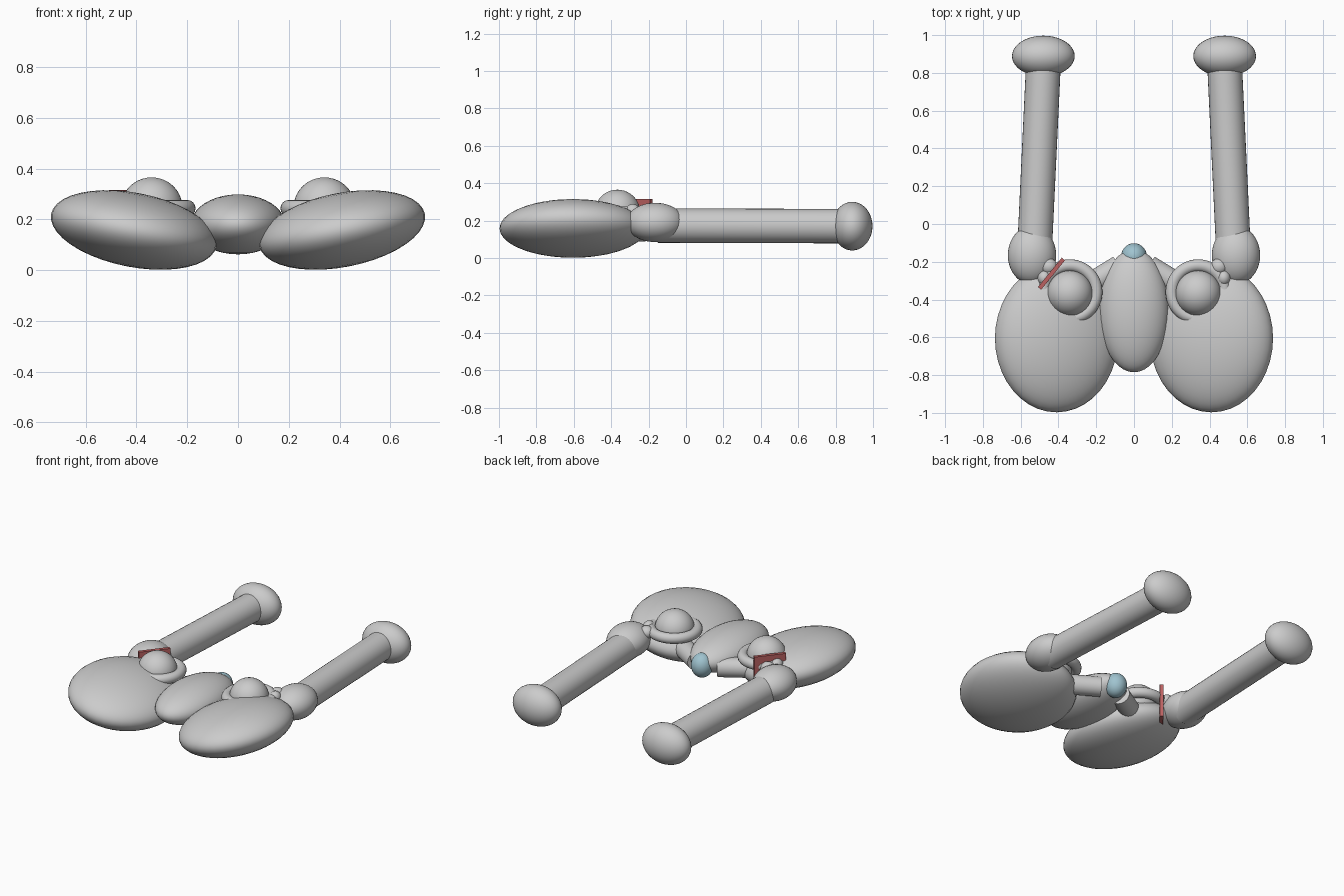
import bpy
from math import radians
from mathutils import Vector

if "Cube" in bpy.data.objects:
    bpy.data.objects.remove(bpy.data.objects["Cube"])


def finish(name, rot=None, scale=None):
    ob = bpy.context.object
    ob.name = name
    if scale:
        ob.scale = scale
    if rot:
        ob.rotation_euler = rot
    bpy.ops.object.shade_smooth_by_angle(angle=radians(40))
    return ob


def ellipsoid(name, loc, radii, rot=None):
    bpy.ops.mesh.primitive_uv_sphere_add(segments=40, ring_count=20, radius=1, location=loc)
    return finish(name, rot, radii)


def rod(name, a, b, r):
    a, b = Vector(a), Vector(b)
    bpy.ops.mesh.primitive_cylinder_add(vertices=32, radius=r, depth=(b - a).length,
                                        location=(a + b) / 2)
    return finish(name, (b - a).to_track_quat('Z', 'Y').to_euler())


def colour(ob, name, rgb):
    m = bpy.data.materials.new(name)
    m.diffuse_color = (*rgb, 1)
    m.use_nodes = True
    m.node_tree.nodes["Principled BSDF"].inputs["Base Color"].default_value = m.diffuse_color
    ob.data.materials.append(m)


# Central body and blue nose at its back end
ellipsoid("central_body", (0, -0.46, 0.18), (0.185, 0.325, 0.118))
nose = ellipsoid("blue_bead", (0, -0.172, 0.163), (0.068, 0.07, 0.078))
colour(nose, "blue", (0.35, 0.55, 0.63))

for s, side in ((1, "right"), (-1, "left")):
    # Large tilted pad
    ellipsoid(f"{side}_pad", (0.41 * s, -0.605, 0.158), (0.332, 0.392, 0.146),
              (0, radians(-11 * s), 0))
    # Short link to the centre
    rod(f"{side}_link", (0.28 * s, -0.35, 0.15), (0.077 * s, -0.226, 0.15), 0.062)
    # Dome with ring around it
    ellipsoid(f"{side}_dome", (0.34 * s, -0.367, 0.247), (0.121, 0.121, 0.118))
    bpy.ops.mesh.primitive_torus_add(major_segments=48, minor_segments=16, major_radius=0.14,
                                     minor_radius=0.033, location=(0.34 * s, -0.36, 0.243))
    finish(f"{side}_dome_ring")
    # Small knobs beside the ring
    ellipsoid(f"{side}_knob", (0.45 * s, -0.225, 0.243), (0.045, 0.043, 0.04))
    ellipsoid(f"{side}_small_knob", (0.475 * s, -0.285, 0.25), (0.035, 0.04, 0.038))
    # Hinge, long arm and end cap
    ellipsoid(f"{side}_hinge", (0.54 * s, -0.165, 0.19), (0.128, 0.155, 0.105))
    rod(f"{side}_arm", (0.527 * s, -0.15, 0.173), (0.478 * s, 0.88, 0.17), 0.092)
    ellipsoid(f"{side}_arm_end", (0.48 * s, 0.889, 0.17), (0.166, 0.108, 0.13))

# Red upright plate on the left
bpy.ops.mesh.primitive_cube_add(size=1, location=(-0.437, -0.263, 0.205))
plate = finish("red_plate", (0, 0, radians(51)), (0.2, 0.022, 0.22))
colour(plate, "red", (0.5, 0.12, 0.12))
